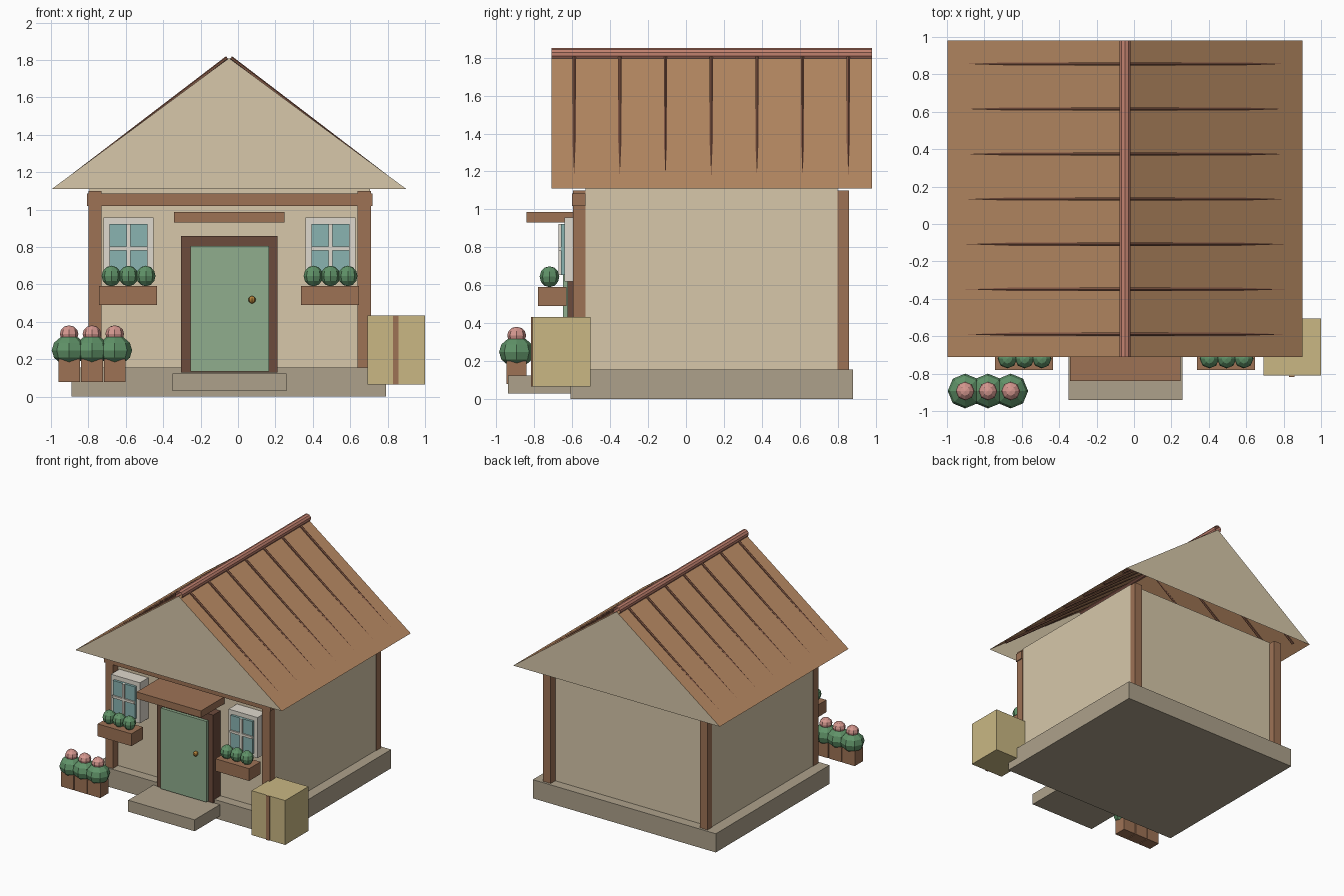
import bpy, bmesh, math
from mathutils import Vector

if "Cube" in bpy.data.objects:
    bpy.data.objects.remove(bpy.data.objects["Cube"])


def mat(name, r, g, b):
    m = bpy.data.materials.new(name)
    m.diffuse_color = [(c / 255) ** 2.2 for c in (r, g, b)] + [1]
    m.use_nodes = True
    m.node_tree.nodes["Principled BSDF"].inputs["Base Color"].default_value = m.diffuse_color
    return m


CREAM = mat("plaster", 214, 198, 168)
STONE = mat("stone", 172, 160, 138)
WOOD = mat("wood", 156, 114, 86)
DARK = mat("dark_wood", 108, 76, 62)
ROOF = mat("roof_tile", 184, 138, 100)
RIDGE = mat("ridge_tile", 192, 128, 110)
RIB = mat("rib", 125, 85, 68)
GREEN = mat("door_green", 142, 172, 140)
GLASS = mat("glass", 136, 178, 176)
WHITE = mat("white_paint", 222, 216, 204)
LEAF = mat("leaf", 96, 145, 104)
PINK = mat("blossom", 212, 150, 142)
BRASS = mat("brass", 176, 128, 60)
CRATE = mat("crate_wood", 200, 182, 130)


def finish(name, bm, m):
    me = bpy.data.meshes.new(name)
    bm.to_mesh(me)
    bm.free()
    me.materials.append(m)
    ob = bpy.data.objects.new(name, me)
    bpy.context.collection.objects.link(ob)
    return ob


def box(name, x0, x1, y0, y1, z0, z1, m):
    bm = bmesh.new()
    bmesh.ops.create_cube(bm, size=1)
    for v in bm.verts:
        v.co = ((x0 + x1) / 2 + v.co.x * (x1 - x0),
                (y0 + y1) / 2 + v.co.y * (y1 - y0),
                (z0 + z1) / 2 + v.co.z * (z1 - z0))
    return finish(name, bm, m)


def ball(name, x, y, z, r, rz, m, seg=8, rings=6):
    bm = bmesh.new()
    bmesh.ops.create_uvsphere(bm, u_segments=seg, v_segments=rings, radius=1)
    for v in bm.verts:
        v.co = (x + v.co.x * r, y + v.co.y * r, z + v.co.z * rz)
    return finish(name, bm, m)


def rod(name, a, b, r, seg, m, caps):
    a, b = Vector(a), Vector(b)
    d = b - a
    bm = bmesh.new()
    bmesh.ops.create_cone(bm, cap_ends=caps, segments=seg, radius1=r, radius2=r, depth=d.length)
    q = d.to_track_quat('Z', 'Y')
    for v in bm.verts:
        v.co = q @ v.co + (a + b) / 2
    return finish(name, bm, m)


def sheet(name, faces, m):
    bm = bmesh.new()
    for f in faces:
        bm.faces.new([bm.verts.new(p) for p in f])
    bmesh.ops.remove_doubles(bm, verts=bm.verts, dist=1e-4)
    return finish(name, bm, m)


# Base, walls and corner timbers
CX = -0.048
box("foundation", -0.89, 0.79, -0.61, 0.88, 0, 0.155, STONE)
box("walls", -0.795, 0.705, -0.53, 0.80, 0.155, 1.11, CREAM)
for sx, x in (("left", -0.80), ("right", 0.64)):
    box("front_post_" + sx, x, x + 0.07, -0.597, -0.53, 0.155, 1.10, WOOD)
    box("back_post_" + sx, x, x + 0.07, 0.80, 0.86, 0.155, 1.10, WOOD)
box("front_beam", -0.808, 0.718, -0.602, -0.53, 1.018, 1.085, WOOD)

# Roof: two slopes with closed gables, open underneath
YF, YB, ZE, ZA, HW = -0.71, 0.98, 1.11, 1.81, 0.948
L, R = CX - HW, CX + HW
sheet("roof_slopes", [
    [(L, YF, ZE), (CX, YF, ZA), (CX, YB, ZA), (L, YB, ZE)],
    [(R, YF, ZE), (R, YB, ZE), (CX, YB, ZA), (CX, YF, ZA)]], ROOF)
sheet("gable_front", [[(L, YF, ZE), (R, YF, ZE), (CX, YF, ZA)]], CREAM)
sheet("gable_back", [[(R, YB, ZE), (L, YB, ZE), (CX, YB, ZA)]], CREAM)
rod("ridge_cap", (CX, YF, 1.818), (CX, YB, 1.818), 0.032, 10, RIDGE, False)

# Roof ribs, sinking into the slope toward the eaves
for i in range(7):
    y = -0.59 + i * 0.241
    for s in (-1, 1):
        rod("roof_rib", (CX + s * 0.01, y, ZA + 0.002), (CX + s * 0.88, y, 1.147),
            0.01, 6, RIB, False)

# Door, frame, step and canopy
box("door_frame", -0.305, 0.21, -0.625, -0.53, 0.13, 0.86, DARK)
box("door", -0.255, 0.165, -0.65, -0.60, 0.135, 0.805, GREEN)
ball("door_knob", 0.075, -0.662, 0.518, 0.02, 0.02, BRASS)
box("door_step", -0.35, 0.26, -0.94, -0.61, 0.03, 0.125, STONE)
box("door_canopy", -0.343, 0.248, -0.84, -0.53, 0.93, 0.987, WOOD)

# Windows with flower boxes
for c in (-0.585, 0.495):
    box("window_frame", c - 0.133, c + 0.133, -0.64, -0.53, 0.62, 0.957, WHITE)
    box("window_glass", c - 0.102, c + 0.102, -0.66, -0.63, 0.655, 0.922, GLASS)
    box("window_bar_upright", c - 0.011, c + 0.011, -0.672, -0.65, 0.655, 0.922, WHITE)
    box("window_bar_cross", c - 0.102, c + 0.102, -0.672, -0.65, 0.782, 0.802, WHITE)
    box("flower_box", c - 0.157, c + 0.153, -0.78, -0.63, 0.49, 0.592, WOOD)
    for k in (-1, 0, 1):
        ball("box_plant", c + k * 0.092, -0.72, 0.645, 0.052, 0.055, LEAF)

# Potted flowers by the corner
for k in range(3):
    x = -0.903 + k * 0.122
    box("pot", x - 0.058, x + 0.058, -0.947, -0.84, 0.078, 0.20, WOOD)
    ball("pot_plant", x, -0.893, 0.248, 0.093, 0.08, LEAF)
    ball("pot_blossom", x, -0.893, 0.335, 0.05, 0.046, PINK)

# Crate with front strap
box("crate", 0.692, 1.0, -0.81, -0.505, 0.065, 0.433, CRATE)
box("crate_strap", 0.829, 0.859, -0.817, -0.80, 0.065, 0.433, WOOD)
